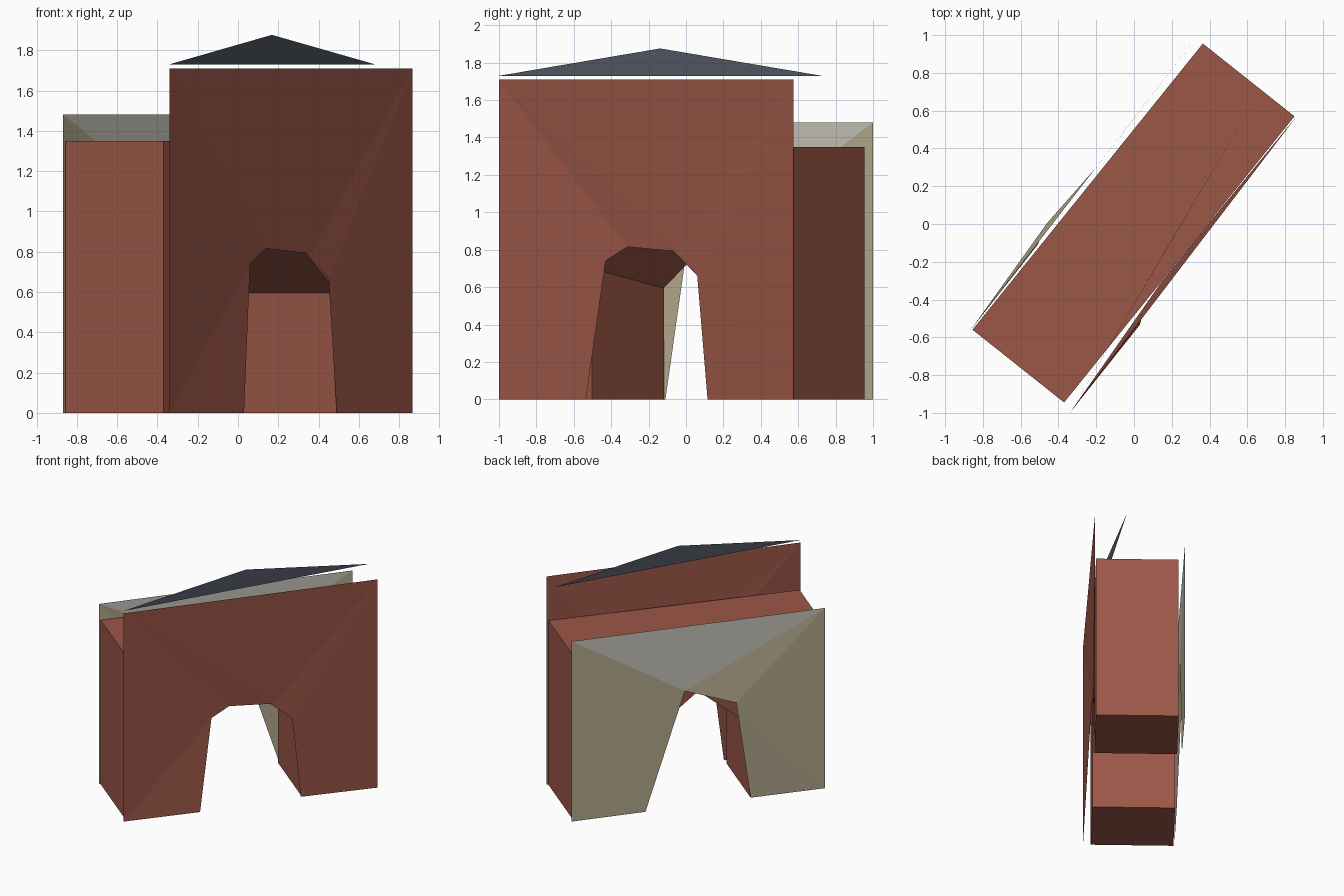
import bpy
import bmesh
from mathutils import Vector

if "Cube" in bpy.data.objects:
    bpy.data.objects.remove(bpy.data.objects["Cube"])


def linear(c):
    c /= 255
    return c / 12.92 if c <= 0.04045 else ((c + 0.055) / 1.055) ** 2.4


def material(name, rgb):
    m = bpy.data.materials.new(name)
    m.diffuse_color = (*[linear(c) for c in rgb], 1)
    m.use_nodes = True
    m.node_tree.nodes["Principled BSDF"].inputs["Base Color"].default_value = m.diffuse_color
    return m


BRICK = material("brick red", (156, 87, 71))
SLATE = material("slate grey", (81, 87, 98))
STONE = material("pale grey stone", (204, 201, 190))
BEIGE = material("beige stone", (186, 175, 147))


def build(name, points, faces, mats):
    bm = bmesh.new()
    verts = [bm.verts.new(p) for p in points]
    for f in faces:
        bm.faces.new([verts[i] for i in f])
    mesh = bpy.data.meshes.new(name)
    bm.to_mesh(mesh)
    bm.free()
    for m in mats:
        mesh.materials.append(m)
    ob = bpy.data.objects.new(name, mesh)
    bpy.context.collection.objects.link(ob)
    return ob


def arch_panel(name, left, right, height, arch, split, mats):
    """Thin wall around an arch; the top triangle meets arch point `split`."""
    pts = [(*left, 0), (*left, height), (*right, height), (*right, 0)] + arch
    a, last = 4, 4 + len(arch) - 1
    s = a + split
    faces = [(1, s, 2), (0, a, a + 1), (0, a + 1, 1)]
    faces += [(1, i, i + 1) for i in range(a + 1, s)]
    faces += [(2, i, i + 1) for i in range(s, last - 1)]
    faces += [(2, last - 1, 3), (3, last - 1, last)]
    return build(name, pts, faces, mats)


# Gatehouse body: peaked passage profile carried from front to back
origin = Vector((-0.37, -0.945, 0))
along = Vector((0.627, 0.779, 0))
depth = Vector((-0.485, 0.385, 0))


def profile(spring):
    return [(0, 0), (0.567, 0), (0.567, spring), (0.97, 0.92),
            (1.373, 0.595), (1.373, 0), (1.945, 0), (1.945, 1.35), (0, 1.35)]


front = [origin + along * u + Vector((0, 0, z)) for u, z in profile(0.70)]
back = [origin + depth + along * u + Vector((0, 0, z)) for u, z in profile(0.595)]
n = len(front)
sides = [(i, i + n, (i + 1) % n + n, (i + 1) % n) for i in range(n)]
build("gate_body", front + back,
      [tuple(range(n)), tuple(reversed(range(n, 2 * n)))] + sides, [BRICK])

# Tall brick front wall
arch_panel("front_wall", (-0.34, -1.0), (0.865, 0.575), 1.71,
           [(0.03, -0.535, 0), (0.06, -0.43, 0.74), (0.14, -0.315, 0.815),
            (0.36, -0.04, 0.79), (0.45, 0.06, 0.66), (0.49, 0.115, 0)], 3, [BRICK])

# Stone rear wall, with the top triangle in paler grey
rear = arch_panel("rear_wall", (0.34, 1.0), (-0.868, -0.565), 1.48,
                  [(-0.012, 0.543, 0), (-0.2, 0.3, 0.95),
                   (-0.46, 0.005, 0.81), (-0.51, -0.11, 0)], 1, [BEIGE, STONE])
rear.data.polygons[0].material_index = 1

# Slate gable standing over the front wall
build("gable", [(-0.34, -1.0, 1.73), (0.68, 0.725, 1.73), (0.168, -0.138, 1.876)],
      [(0, 1, 2)], [SLATE])
